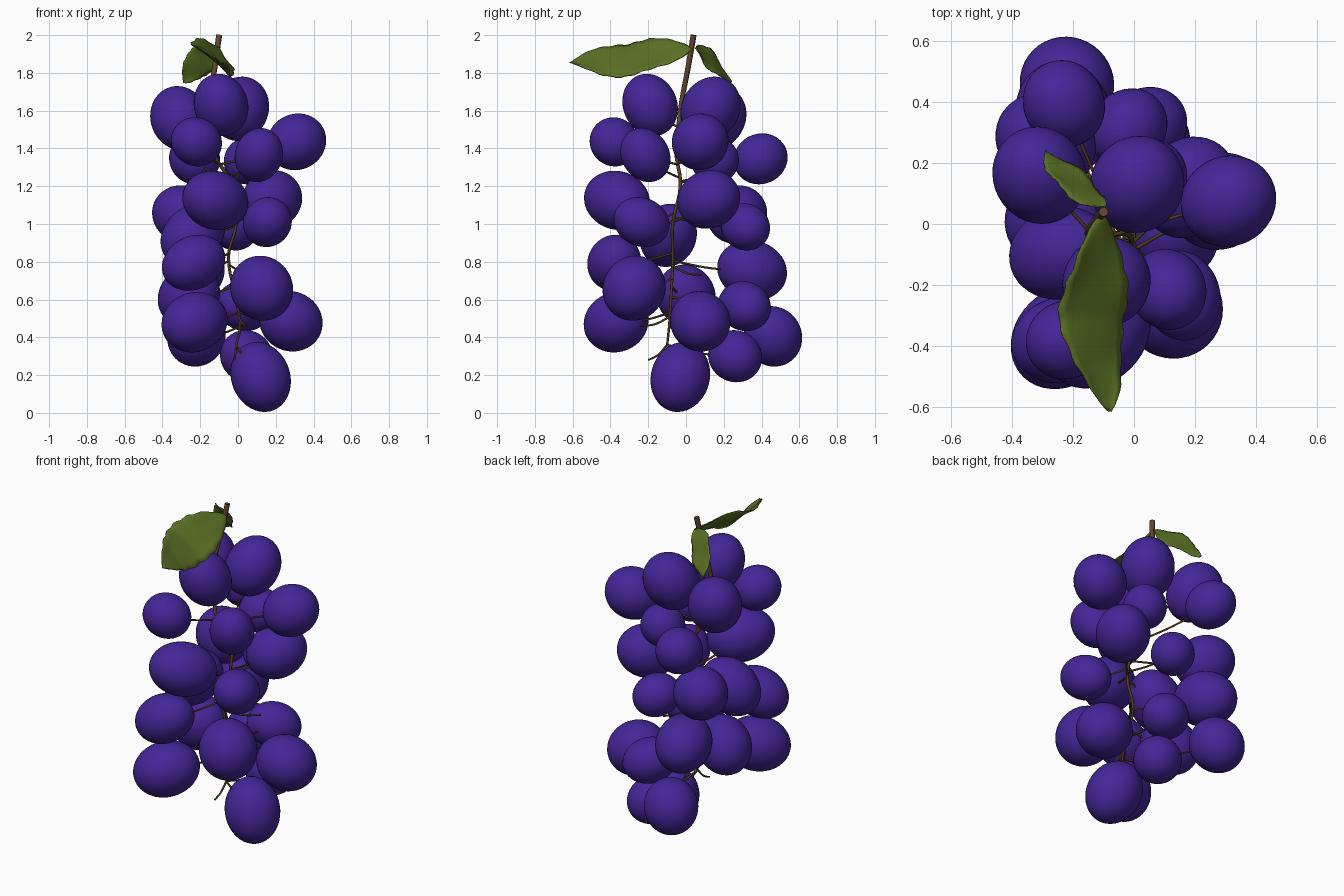
import bpy, bmesh, math
from mathutils import Vector, Matrix

if "Cube" in bpy.data.objects:
    bpy.data.objects.remove(bpy.data.objects["Cube"])


def material(name, rgb):
    m = bpy.data.materials.new(name)
    m.diffuse_color = (*rgb, 1)
    m.use_nodes = True
    m.node_tree.nodes["Principled BSDF"].inputs["Base Color"].default_value = m.diffuse_color
    return m


PURPLE = material("grape purple", (0.058, 0.019, 0.31))
GREEN = material("leaf green", (0.105, 0.165, 0.018))
BROWN = material("stem brown", (0.12, 0.06, 0.03))
TWIG = material("twig brown", (0.08, 0.045, 0.012))


def add_mesh(name, bm, mat):
    me = bpy.data.meshes.new(name)
    bm.to_mesh(me)
    bm.free()
    me.materials.append(mat)
    for p in me.polygons:
        p.use_smooth = True
    ob = bpy.data.objects.new(name, me)
    bpy.context.collection.objects.link(ob)
    return ob


# Grapes: centre x, y, z and half extents along each axis, by tier
top_tier = [
    (-.31, .16, 1.56, .155, .16, .17), (-.09, -.19, 1.63, .145, .147, .165),
    (.01, .13, 1.61, .155, .16, .17), (.31, .075, 1.435, .157, .15, .15),
    (-.22, -.38, 1.435, .135, .13, .13), (.11, -.215, 1.365, .128, .133, .143),
    (-.23, .395, 1.345, .135, .143, .135), (.05, .155, 1.335, .125, .125, .125)]
middle_tier = [
    (-.12, -.365, 1.125, .175, .175, .157), (.18, .12, 1.13, .16, .167, .155),
    (.155, -.235, 1.01, .13, .148, .132), (-.29, .27, 1.05, .165, .16, .155),
    (-.24, -.095, .94, .17, .153, .167), (-.02, .315, .985, .13, .13, .125),
    (-.235, -.38, .795, .168, .143, .148), (-.23, .35, .755, .16, .185, .16)]
bottom_tier = [
    (.125, -.275, .66, .167, .167, .172), (-.26, 0, .62, .165, .157, .165),
    (.03, .31, .565, .145, .14, .132), (-.23, -.37, .48, .175, .172, .16),
    (.28, .075, .485, .168, .16, .16), (-.22, .46, .405, .155, .155, .16),
    (.045, .26, .3, .14, .143, .138), (.12, -.03, .19, .16, .158, .185)]
grapes = top_tier + middle_tier + bottom_tier


def grape(i, x, y, z, *ext):
    # egg stretched outward from the stem so that it fills the given extents
    r = min(ext) * 0.985
    sign = (math.copysign(1, x + .05), math.copysign(1, y), 1 if z > 1 else -1)
    v = Vector([s * math.sqrt(e * e - r * r) for s, e in zip(sign, ext)])
    u = v.normalized()
    long = math.sqrt(r * r + v.length_squared)
    m = Matrix.Scale(r, 4) @ Matrix.Scale(long / r, 4, u)
    m[3][3] = 1
    bm = bmesh.new()
    bmesh.ops.create_uvsphere(bm, u_segments=40, v_segments=24, radius=1)
    bmesh.ops.transform(bm, matrix=Matrix.Translation((x, y, z)) @ m, verts=bm.verts)
    add_mesh(f"grape_{i:02d}", bm, PURPLE)


for i, g in enumerate(grapes, 1):
    grape(i, *g)


# Stems: tapered tubes made from curves
def tube(name, paths, radius, mat, tip=1.0):
    cu = bpy.data.curves.new(name, 'CURVE')
    cu.dimensions = '3D'
    cu.bevel_depth = radius
    cu.bevel_resolution = 2
    cu.resolution_u = 5
    cu.use_fill_caps = True
    for pts in paths:
        sp = cu.splines.new('BEZIER')
        sp.bezier_points.add(len(pts) - 1)
        for k, (bp, p) in enumerate(zip(sp.bezier_points, pts)):
            bp.co = p
            bp.handle_left_type = bp.handle_right_type = 'AUTO'
            bp.radius = 1 + (tip - 1) * k / (len(pts) - 1)
    cu.materials.append(mat)
    ob = bpy.data.objects.new(name, cu)
    bpy.context.collection.objects.link(ob)
    bpy.ops.object.select_all(action='DESELECT')
    ob.select_set(True)
    bpy.context.view_layer.objects.active = ob
    bpy.ops.object.convert(target='MESH')


main = [Vector(p) for p in [
    (-.10, .04, 2.0), (-.12, .015, 1.85), (-.15, -.03, 1.6), (-.12, -.05, 1.35),
    (-.03, -.03, 1.2), (-.01, -.07, 1.0), (-.05, -.07, .83), (-.01, -.08, .6),
    (.01, -.09, .45), (-.01, -.1, .36)]]
tube("main_stem", [main[:4]], .016, BROWN, .7)
tube("lower_stem", [main[3:]], .01, TWIG, .6)


def on_stem(z):
    for a, b in zip(main, main[1:]):
        if b.z <= z <= a.z:
            return a.lerp(b, (a.z - z) / (a.z - b.z))
    return main[-1]


# Twigs to each grape, plus a few bare ones
ends = [Vector(g[:3]) for g in grapes]
ends += [Vector((.10, .08, .73)), Vector((-.02, -.2, .28)), Vector((.05, -.24, .46))]
twigs = []
for e in ends:
    a = on_stem(e.z + (-.12 if e.z > 1.1 else .05))
    twigs.append([a, a.lerp(e, .5) + Vector((0, 0, -.015)), e])
tube("twigs", twigs, .006, TWIG, .8)


# Leaves: a grid swept along the midrib, with a slightly wavy edge
def leaf(name, rib, half, wave):
    rib = [Vector(p) for p in rib]
    half = Vector(half)
    normal = half.cross(rib[-1] - rib[0]).normalized()
    n, w = 28, 8
    bm = bmesh.new()
    rows = []
    for i in range(n + 1):
        t = i / n
        s = min(t * (len(rib) - 1), len(rib) - 1.0001)
        p = rib[int(s)].lerp(rib[int(s) + 1], s % 1)
        width = max(.02, math.sin(math.pi * t ** .9) ** .75) * (1 + .04 * math.sin(t * 45))
        rows.append([bm.verts.new(p + half * (width * c)
                     + normal * wave * c * abs(c) * math.sin(t * 11 + c))
                     for c in [2 * j / w - 1 for j in range(w + 1)]])
    for a, b in zip(rows, rows[1:]):
        for j in range(w):
            bm.faces.new((a[j], a[j + 1], b[j + 1], b[j]))
    ob = add_mesh(name, bm, GREEN)
    mod = ob.modifiers.new("thickness", 'SOLIDIFY')
    mod.thickness = .005
    mod.offset = 0


leaf("large_leaf", [(-.1, .03, 1.935), (-.122, -.15, 1.9), (-.137, -.3, 1.873),
                    (-.12, -.46, 1.86), (-.08, -.615, 1.855)], (.105, 0, -.088), .012)
leaf("small_leaf", [(-.1, .05, 1.93), (-.15, .09, 1.90), (-.2, .14, 1.86),
                    (-.25, .19, 1.81), (-.29, .24, 1.75)], (.052, .01, -.06), .008)
